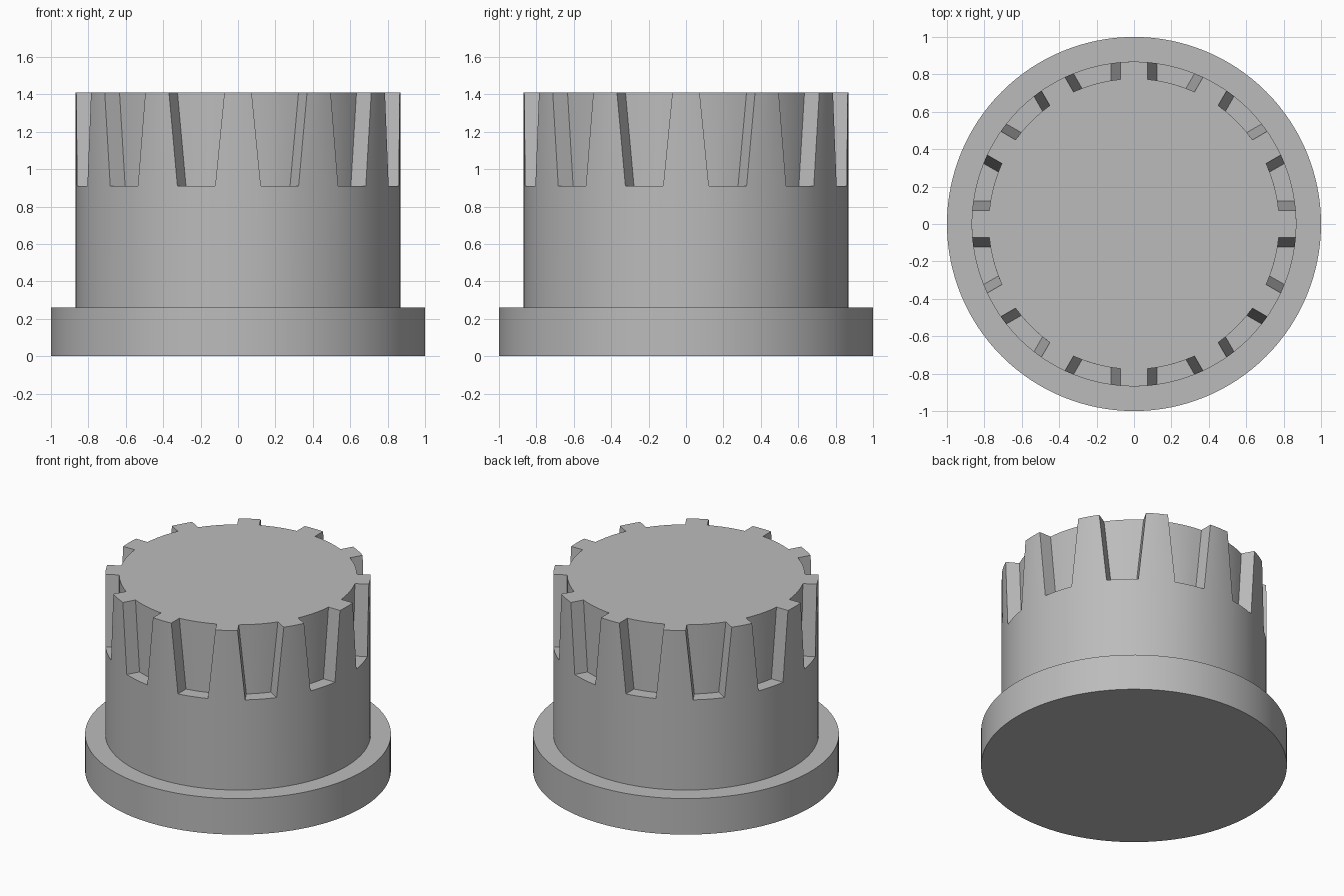
import bpy, bmesh
from math import sin, cos, asin, pi, radians

cube = bpy.data.objects.get("Cube")
if cube:
    bpy.data.objects.remove(cube, do_unlink=True)

TEETH = 12
R_OUT, R_IN = 0.868, 0.777          # grip radius and notch depth radius
Z_SINK, Z_NOTCH, Z_TOP = 0.1, 0.91, 1.41
HALF_LOW, HALF_TOP = 0.122, 0.073   # tooth half widths at notch floor and top
SEGS = 5                            # columns per tooth and per notch

grey = bpy.data.materials.new("plain grey")
grey.use_nodes = True
colour = (0.5, 0.5, 0.5, 1)
grey.diffuse_color = colour
grey.node_tree.nodes["Principled BSDF"].inputs["Base Color"].default_value = colour


def finish(obj):
    obj.data.materials.append(grey)
    bpy.ops.object.select_all(action='DESELECT')
    obj.select_set(True)
    bpy.context.view_layer.objects.active = obj
    bpy.ops.object.shade_smooth_by_angle(angle=radians(25))


# Wide flange at the bottom
bpy.ops.mesh.primitive_cylinder_add(vertices=128, radius=1, depth=0.26, location=(0, 0, 0.13))
flange = bpy.context.object
flange.name = "base_flange"
finish(flange)

# Grip: rings of matching columns, alternating tapered teeth and notches
bm = bmesh.new()


def ring(radius, z, half):
    """Ring whose tooth edges sit at the given half width from each tooth axis."""
    edge = asin(half / radius)
    step = 2 * pi / TEETH
    verts = []
    for tooth in range(TEETH):
        mid = tooth * step
        angles = [mid - edge + 2 * edge * i / SEGS for i in range(SEGS)]
        angles += [mid + edge + (step - 2 * edge) * i / SEGS for i in range(SEGS)]
        verts += [bm.verts.new((radius * cos(a), radius * sin(a), z)) for a in angles]
    return verts


foot = ring(R_OUT, Z_SINK, HALF_LOW)
rim = ring(R_OUT, Z_NOTCH, HALF_LOW)
floor = ring(R_IN, Z_NOTCH, HALF_LOW)
tip = ring(R_OUT, Z_TOP, HALF_TOP)
crest = ring(R_IN, Z_TOP, HALF_TOP)
count = len(foot)
outline = []

for i in range(count):
    j = (i + 1) % count
    k = i % (2 * SEGS)

    def strip(low, high):
        bm.faces.new((low[i], low[j], high[j], high[i]))

    strip(foot, rim)
    if k < SEGS:                    # tooth front
        strip(rim, tip)
    else:                           # notch floor and back wall
        strip(rim, floor)
        strip(floor, crest)
    if k in (0, SEGS):              # slanted tooth sides
        bm.faces.new((rim[i], floor[i], crest[i], tip[i]))
    # Outline of the flat top steps between tooth and notch
    if k == 0:
        outline += [crest[i], tip[i]]
    elif k == SEGS:
        outline += [tip[i], crest[i]]
    else:
        outline.append(tip[i] if k < SEGS else crest[i])

bm.faces.new(outline)
bm.faces.new(foot[::-1])
bmesh.ops.delete(bm, geom=[v for v in bm.verts if not v.link_faces], context='VERTS')
bmesh.ops.recalc_face_normals(bm, faces=bm.faces)
mesh = bpy.data.meshes.new("notched_grip")
bm.to_mesh(mesh)
bm.free()
grip = bpy.data.objects.new("notched_grip", mesh)
bpy.context.collection.objects.link(grip)
finish(grip)
